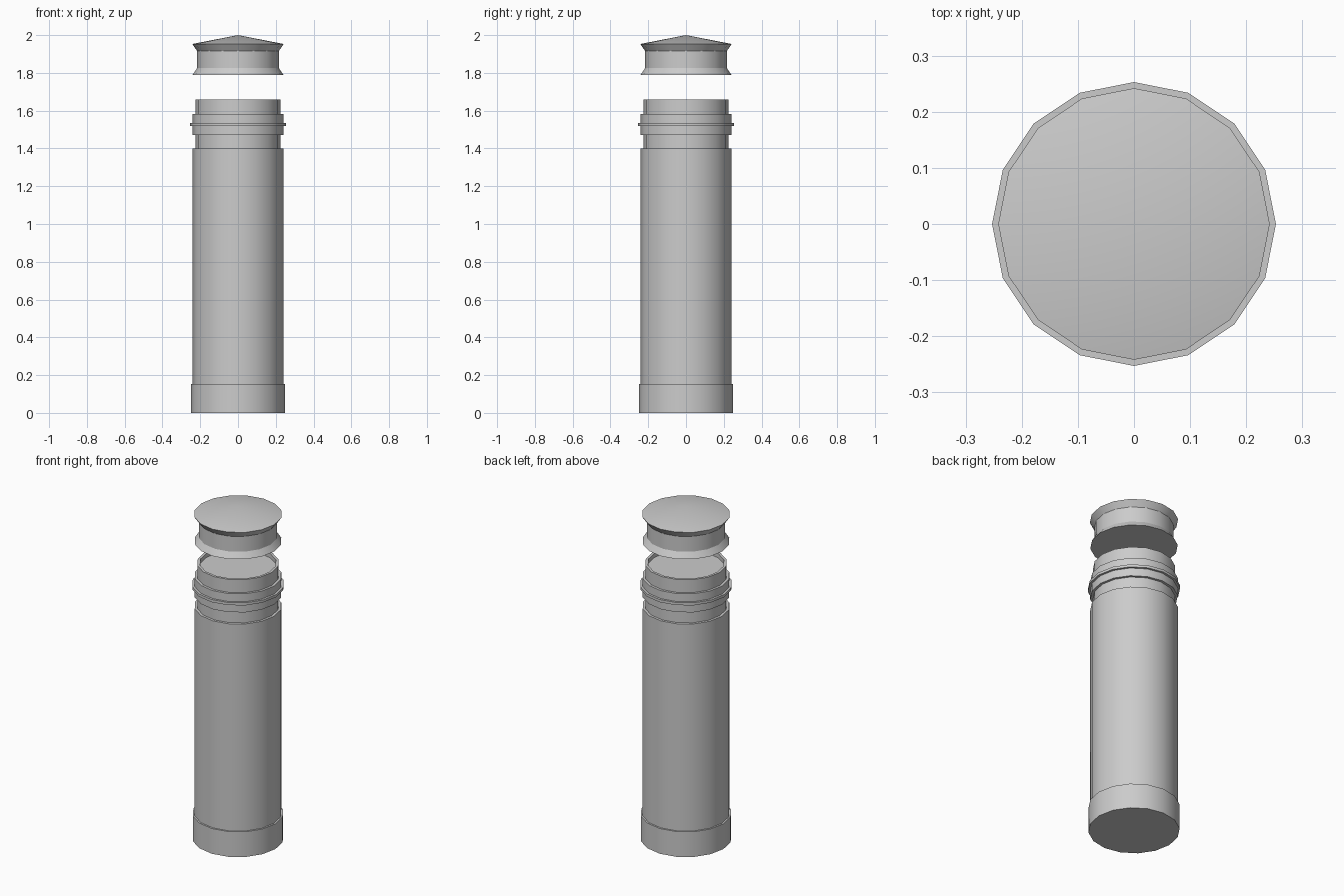
import bpy, bmesh, math

if "Cube" in bpy.data.objects:
    bpy.data.objects.remove(bpy.data.objects["Cube"])

SIDES = 16


def lathe(name, profile):
    """Spin an (r, z) profile around z; ends on the axis become single points."""
    bm = bmesh.new()
    rings = []
    for r, z in profile:
        if r == 0:
            rings.append([bm.verts.new((0, 0, z))] * SIDES)
        else:
            rings.append([bm.verts.new((r * math.cos(2 * math.pi * i / SIDES),
                                        r * math.sin(2 * math.pi * i / SIDES), z))
                          for i in range(SIDES)])
    for a, b in zip(rings, rings[1:]):
        for i in range(SIDES):
            j = (i + 1) % SIDES
            bm.faces.new(list(dict.fromkeys((a[i], a[j], b[j], b[i]))))
    bmesh.ops.recalc_face_normals(bm, faces=bm.faces)
    mesh = bpy.data.meshes.new(name)
    bm.to_mesh(mesh)
    bm.free()
    ob = bpy.data.objects.new(name, mesh)
    bpy.context.collection.objects.link(ob)
    bpy.ops.object.select_all(action='DESELECT')
    ob.select_set(True)
    bpy.context.view_layer.objects.active = ob
    bpy.ops.object.shade_smooth_by_angle(angle=math.radians(28))
    return ob


# Post: foot, shaft, grooved collar and recessed top
lathe("bollard_post", [
    (0, 0), (0.25, 0), (0.25, 0.152), (0.24, 0.152), (0.24, 1.40),
    (0.225, 1.40), (0.225, 1.47), (0.24, 1.47), (0.24, 1.518),
    (0.253, 1.518), (0.253, 1.534), (0.24, 1.534), (0.24, 1.582),
    (0.225, 1.582), (0.225, 1.66), (0.21, 1.66), (0.21, 1.635), (0, 1.635)])

# Floating cap: flared waist with a shallow conical roof
lathe("lamp_cap", [
    (0, 1.79), (0.24, 1.79), (0.217, 1.825), (0.217, 1.917),
    (0.242, 1.953), (0, 2.0)])
